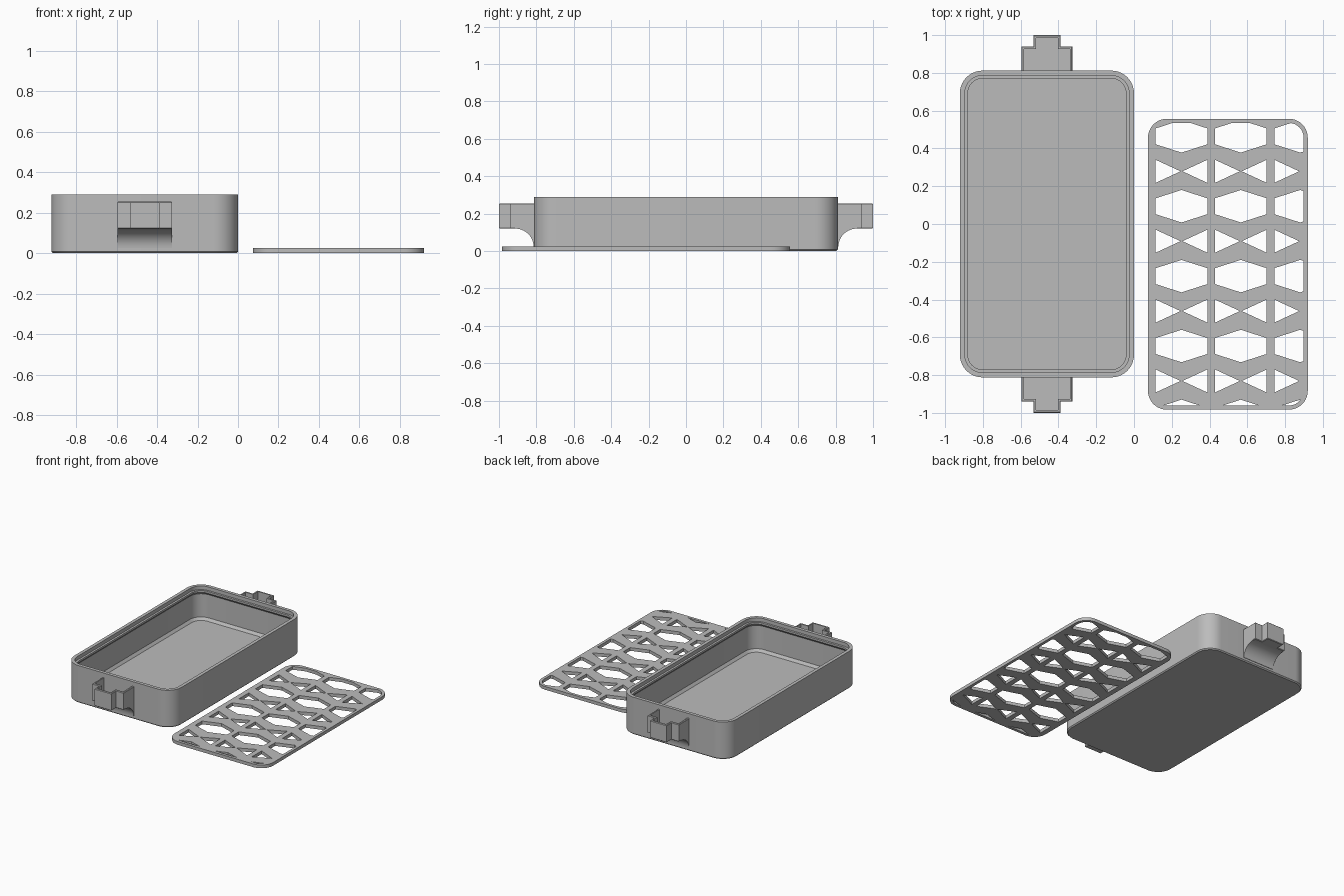
import bpy, bmesh
from math import sin, cos, pi, radians

if "Cube" in bpy.data.objects:
    bpy.data.objects.remove(bpy.data.objects["Cube"], do_unlink=True)

grey = bpy.data.materials.new("plain_grey")
grey.use_nodes = True
grey.diffuse_color = (0.5, 0.5, 0.5, 1)
grey.node_tree.nodes["Principled BSDF"].inputs["Base Color"].default_value = (0.5, 0.5, 0.5, 1)


def rounded_rect(hx, hy, r, steps=10):
    """Counter-clockwise outline of a rectangle with round corners."""
    pts = []
    for i, (sx, sy) in enumerate([(1, 1), (-1, 1), (-1, -1), (1, -1)]):
        for k in range(steps + 1):
            a = (i + k / steps) * pi / 2
            pts.append((sx * (hx - r) + r * cos(a), sy * (hy - r) + r * sin(a)))
    return pts


def loft(bm, outline, profile):
    """Stack outline(inset) at each height and close both ends."""
    rings = [[bm.verts.new((x, y, z)) for x, y in outline(d)] for d, z in profile]
    n = len(rings[0])
    for a, b in zip(rings, rings[1:]):
        for i in range(n):
            j = (i + 1) % n
            bm.faces.new((a[i], a[j], b[j], b[i]))
    bm.faces.new(rings[0][::-1])
    bm.faces.new(rings[-1])


def finish(bm, name, location):
    bmesh.ops.recalc_face_normals(bm, faces=bm.faces[:])
    mesh = bpy.data.meshes.new(name)
    bm.to_mesh(mesh)
    bm.free()
    mesh.materials.append(grey)
    return place(name, mesh, location)


def place(name, data, location):
    obj = bpy.data.objects.new(name, data)
    obj.location = location
    bpy.context.collection.objects.link(obj)
    return obj


def activate(obj):
    bpy.ops.object.select_all(action='DESELECT')
    obj.select_set(True)
    bpy.context.view_layer.objects.active = obj


def smooth(obj):
    activate(obj)
    bpy.ops.object.shade_smooth_by_angle(angle=radians(30))


# Tray: outer wall, rim, ledge for the lid, undercut wall and floor
TRAY = (-0.461, 0, 0)
bm = bmesh.new()
loft(bm, lambda d: rounded_rect(0.461 - d, 0.812 - d, 0.12 - d),
     [(0.008, 0), (0, 0.008), (0, 0.29), (0.026, 0.29), (0.026, 0.262),
      (0.042, 0.262), (0.042, 0.248), (0.026, 0.23), (0.026, 0.05), (0.042, 0.03)])
smooth(finish(bm, "tray", TRAY))


# Latch pocket: stepped plan, hollow from the top
def stepped_plan(d):
    wide, narrow, near, mid, far = 0.135 - d, 0.072 - d, 0.792 + d, 0.94 - d, 1.0 - d
    half = [(wide, near), (wide, mid), (narrow, mid), (narrow, far)]
    return half + [(-x, y) for x, y in reversed(half)]


bm = bmesh.new()
loft(bm, stepped_plan, [(0.004, 0.12), (0, 0.124), (0, 0.251), (0.004, 0.255),
                        (0.014, 0.255), (0.014, 0.135)])

# Concave bracket under the pocket
arc = [(0.915 - 0.1 * sin(t * pi / 24), 0.025 + 0.095 * cos(t * pi / 24)) for t in range(13)]
side = [(0.8, 0.025), (0.8, 0.126), (0.915, 0.126)] + arc
face = bm.faces.new([bm.verts.new((-0.135, y, z)) for y, z in side])
new = bmesh.ops.extrude_face_region(bm, geom=[face])["geom"]
bmesh.ops.translate(bm, vec=(0.27, 0, 0), verts=[v for v in new if isinstance(v, bmesh.types.BMVert)])
back = finish(bm, "back_latch", TRAY)
smooth(back)
front = place("front_latch", back.data, TRAY)
front.rotation_euler.z = pi


# Lid: flat plate with rows of hexagons and triangle pairs cut through
def clip(poly, region):
    """Keep the part of a convex polygon inside a convex region."""
    for (ax, ay), (bx, by) in zip(region, region[1:] + region[:1]):
        if abs(ax - bx) + abs(ay - by) < 1e-6:
            continue
        dist = [(bx - ax) * (y - ay) - (by - ay) * (x - ax) for x, y in poly]
        kept = []
        for i, (p, dp) in enumerate(zip(poly, dist)):
            q, dq = poly[i - 1], dist[i - 1]
            if (dp >= 0) != (dq >= 0):
                t = dq / (dq - dp)
                kept.append((q[0] + t * (p[0] - q[0]), q[1] + t * (p[1] - q[1])))
            if dp >= 0:
                kept.append(p)
        poly = kept
    return poly


def area(poly):
    return abs(sum(a[0] * b[1] - b[0] * a[1] for a, b in zip(poly, poly[1:] + poly[:1]))) / 2


LID_X, LID_Y, HALF_X, HALF_Y, THICK = 0.497, -0.213, 0.423, 0.77, 0.025
MARGIN, PITCH_X, PITCH_Y, W = 0.022, 0.314, 0.37, 0.137
hexagon = [(W, 0.042), (0, 0.086), (-W, 0.042), (-W, -0.042), (0, -0.086), (W, -0.042)]
right_tri = [(0.005, 0), (W, -0.061), (W, 0.061)]
left_tri = [(-x, y) for x, y in right_tri]
region = rounded_rect(HALF_X - MARGIN, HALF_Y - MARGIN, 0.1 - MARGIN)

loops = [rounded_rect(HALF_X, HALF_Y, 0.1)]
for col in range(3):
    cx = 0.2515 + col * PITCH_X - LID_X
    for row in range(5):
        cy = 0.464 - row * PITCH_Y - LID_Y
        for shape, drop in ((hexagon, 0), (left_tri, PITCH_Y / 2), (right_tri, PITCH_Y / 2)):
            hole = clip([(cx + x, cy - drop + y) for x, y in shape], region)
            if len(hole) > 2 and area(hole) > 0.0003:
                loops.append(hole)

curve = bpy.data.curves.new("lid", 'CURVE')
curve.dimensions = '2D'
curve.fill_mode = 'BOTH'
curve.extrude = THICK / 2
for loop in loops:
    pts = [p for i, p in enumerate(loop)
           if abs(p[0] - loop[i - 1][0]) + abs(p[1] - loop[i - 1][1]) > 1e-5]
    spline = curve.splines.new('POLY')
    spline.points.add(len(pts) - 1)
    for point, (x, y) in zip(spline.points, pts):
        point.co = (x, y, 0, 1)
    spline.use_cyclic_u = True
curve.materials.append(grey)
lid = place("lattice_lid", curve, (LID_X, LID_Y, THICK / 2))
activate(lid)
bpy.ops.object.convert(target='MESH')
lid = bpy.context.view_layer.objects.active
bm = bmesh.new()
bm.from_mesh(lid.data)
bmesh.ops.remove_doubles(bm, verts=bm.verts[:], dist=1e-5)
bmesh.ops.recalc_face_normals(bm, faces=bm.faces[:])
bm.to_mesh(lid.data)
bm.free()
smooth(lid)
